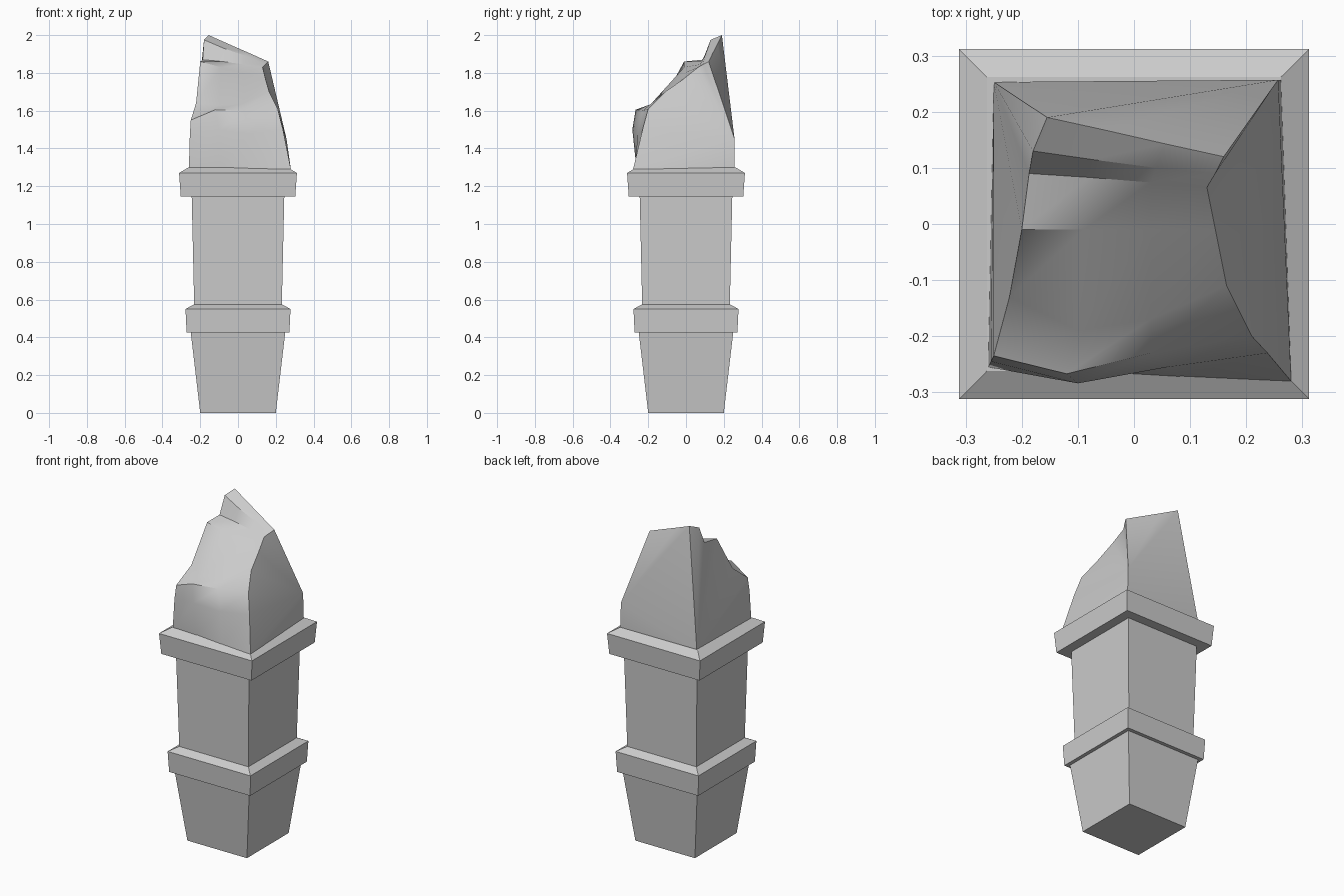
import bpy, bmesh, math

cube = bpy.data.objects.get("Cube")
if cube:
    bpy.data.objects.remove(cube)

stone = bpy.data.materials.new("grey stone")
stone.use_nodes = True
colour = (0.6, 0.6, 0.6, 1)
stone.diffuse_color = colour
stone.node_tree.nodes["Principled BSDF"].inputs["Base Color"].default_value = colour


def finish(name, bm):
    bmesh.ops.recalc_face_normals(bm, faces=bm.faces)
    mesh = bpy.data.meshes.new(name)
    bm.to_mesh(mesh)
    bm.free()
    mesh.materials.append(stone)
    obj = bpy.data.objects.new(name, mesh)
    bpy.context.collection.objects.link(obj)
    return obj


def square_stack(name, profile):
    """Square rings of (half width, height), joined and capped."""
    bm = bmesh.new()
    rings = [[bm.verts.new((sx * w, sy * w, z))
              for sx, sy in ((-1, -1), (1, -1), (1, 1), (-1, 1))]
             for w, z in profile]
    for low, high in zip(rings, rings[1:]):
        for i in range(4):
            j = (i + 1) % 4
            bm.faces.new((low[i], low[j], high[j], high[i]))
    bm.faces.new(rings[0])
    bm.faces.new(rings[-1])
    return finish(name, bm)


# Tapered pillar with two moulded collars
square_stack("pillar", [
    (0.2, 0), (0.25, 0.425), (0.272, 0.425), (0.278, 0.55), (0.232, 0.575),
    (0.245, 1.145), (0.303, 1.145), (0.312, 1.27), (0.262, 1.3)])

# Broken top: rows run left to right in x, climbing from the front to the ridge
rows = [
    [(-.26, -.255, 1.29), (-.1, -.262, 1.29), (.08, -.272, 1.29), (.28, -.28, 1.29)],
    [(-.255, -.245, 1.47), (-.1, -.284, 1.5), (.06, -.255, 1.48), (.238, -.23, 1.5)],
    [(-.25, -.235, 1.55), (-.12, -.267, 1.605), (.03, -.23, 1.6), (.21, -.2, 1.61)],
    [(-.222, -.13, 1.64), (-.1, -.19, 1.63), (.03, -.17, 1.64), (.165, -.11, 1.7)],
    [(-.2, -.01, 1.86), (-.09, -.01, 1.83), (.03, -.01, 1.8), (.145, -.01, 1.77)],
    [(-.187, .09, 1.87), (-.08, .083, 1.86), (.03, .074, 1.845), (.13, .065, 1.83)],
    [(-.18, .13, 1.975), (-.075, .115, 1.93), (.04, .1, 1.89), (.145, .09, 1.845)],
    [(-.155, .19, 2), (-.05, .167, 1.953), (.055, .143, 1.907), (.16, .12, 1.86)]]

bm = bmesh.new()
grid = [[bm.verts.new(p) for p in row] for row in rows]
for low, high in zip(grid, grid[1:]):
    for i in range(3):
        bm.faces.new((low[i], low[i + 1], high[i + 1], high[i]))

back_l = bm.verts.new((-.25, .253, 1.29))
back_r = bm.verts.new((.262, .257, 1.29))
shoulder = bm.verts.new((.257, .257, 1.45))

# Side walls fan out from the rear corners
for low, high in zip(grid, grid[1:]):
    bm.faces.new((back_l, low[0], high[0]))
    bm.faces.new((shoulder, low[3], high[3]))
bm.faces.new((back_r, shoulder, grid[0][3]))

# Rear wall and underside
ridge = grid[-1]
for a, b in zip(ridge, ridge[1:]):
    bm.faces.new((shoulder, a, b))
bm.faces.new((shoulder, ridge[0], back_l))
bm.faces.new((shoulder, back_l, back_r))
bm.faces.new(grid[0] + [back_r, back_l])
top = finish("broken_top", bm)

bpy.ops.object.select_all(action='DESELECT')
top.select_set(True)
bpy.context.view_layer.objects.active = top
bpy.ops.object.shade_smooth_by_angle(angle=math.radians(35))
